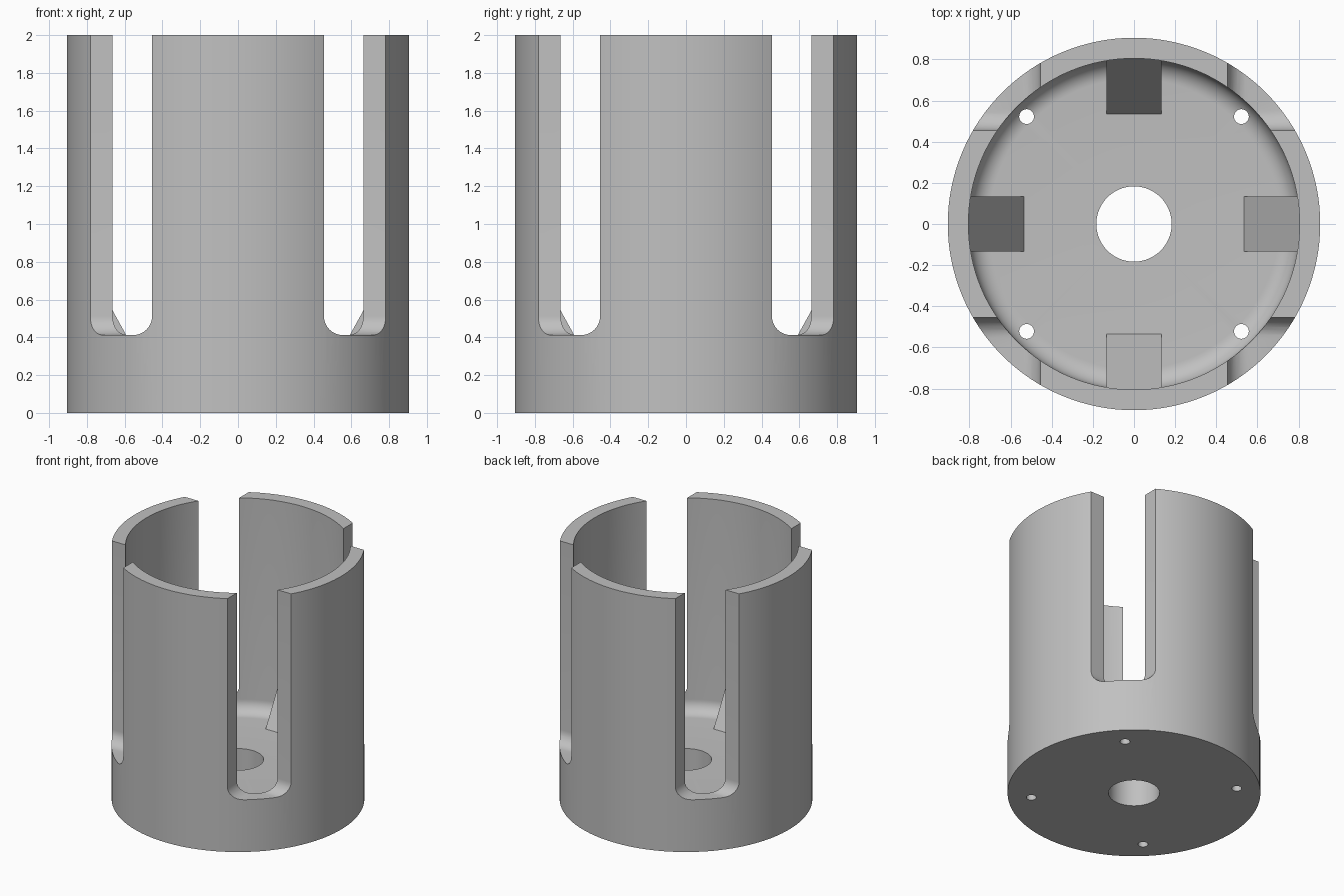
import bpy, bmesh
from math import sin, cos, pi, radians
from mathutils import Matrix

if "Cube" in bpy.data.objects:
    bpy.data.objects.remove(bpy.data.objects["Cube"], do_unlink=True)

OUTER, INNER, HEIGHT = 0.905, 0.805, 2.0
FLOOR, FILLET = 0.31, 0.1
SLOT, SLOT_FLOOR = 0.455, 0.412

grey = bpy.data.materials.new("plain grey")
grey.use_nodes = True
grey.diffuse_color = (0.53, 0.53, 0.53, 1)
grey.node_tree.nodes["Principled BSDF"].inputs["Base Color"].default_value = grey.diffuse_color


def make_object(name, bm):
    bmesh.ops.recalc_face_normals(bm, faces=bm.faces)
    mesh = bpy.data.meshes.new(name)
    bm.to_mesh(mesh)
    bm.free()
    mesh.materials.append(grey)
    obj = bpy.data.objects.new(name, mesh)
    bpy.context.collection.objects.link(obj)
    return obj


def activate(obj):
    bpy.ops.object.select_all(action="DESELECT")
    obj.select_set(True)
    bpy.context.view_layer.objects.active = obj


def cut(target, cutter):
    cutter.hide_render = True
    mod = target.modifiers.new("cut", "BOOLEAN")
    mod.operation, mod.solver, mod.object = "DIFFERENCE", "EXACT", cutter
    activate(target)
    bpy.ops.object.modifier_apply(modifier=mod.name)
    bpy.data.objects.remove(cutter, do_unlink=True)


def lathe(name, profile, steps=128):
    bm = bmesh.new()
    rings = []
    for i in range(steps):
        a = 2 * pi * i / steps
        rings.append([bm.verts.new((r * cos(a), r * sin(a), z)) for r, z in profile])
    n = len(profile)
    for i in range(steps):
        p, q = rings[i], rings[(i + 1) % steps]
        for j in range(n):
            k = (j + 1) % n
            bm.faces.new((p[j], q[j], q[k], p[k]))
    return make_object(name, bm)


# Cup: thick floor with central bore, wall filleted into the floor
arc = [(INNER - FILLET + FILLET * cos(a), FLOOR + FILLET - FILLET * sin(a))
       for a in (pi / 2 * i / 10 for i in range(11))]
cup = lathe("slotted_cup", [(0.183, 0), (OUTER, 0), (OUTER, HEIGHT), (INNER, HEIGHT)]
            + arc + [(0.183, FLOOR)])

# Corner slots: square notches open at the top, rounded along the bottom
for turn in range(4):
    bm = bmesh.new()
    bmesh.ops.create_cube(bm, size=1)
    for v in bm.verts:
        v.co.x = SLOT if v.co.x < 0 else 1.2
        v.co.y = SLOT if v.co.y < 0 else 1.2
        v.co.z = SLOT_FLOOR if v.co.z < 0 else 2.3
    edges = [e for e in bm.edges
             if all(v.co.z < 1 for v in e.verts)
             and (all(v.co.x < 1 for v in e.verts) or all(v.co.y < 1 for v in e.verts))]
    bmesh.ops.bevel(bm, geom=edges, offset=0.1, segments=8, profile=0.5, affect="EDGES")
    bm.transform(Matrix.Rotation(turn * pi / 2, 4, "Z"))
    cut(cup, make_object("slot_cutter", bm))

# Screw holes through the floor
bm = bmesh.new()
for sx in (-1, 1):
    for sy in (-1, 1):
        bmesh.ops.create_cone(bm, cap_ends=True, segments=32, radius1=0.036, radius2=0.036,
                              depth=1, matrix=Matrix.Translation((sx * 0.522, sy * 0.522, 0.1)))
cut(cup, make_object("hole_cutter", bm))
activate(cup)
bpy.ops.object.shade_smooth_by_angle(angle=radians(30))

# Sloping support ribs against the inner wall
for turn, side in enumerate(("left", "back", "right", "front")):
    bm = bmesh.new()
    outline = [(0.535, FLOOR - 0.02), (0.84, FLOOR - 0.02), (0.84, 0.8), (0.807, 0.8), (0.535, FLOOR)]
    face = bm.faces.new([bm.verts.new((x, -0.133, z)) for x, z in outline])
    ext = bmesh.ops.extrude_face_region(bm, geom=[face])
    bmesh.ops.translate(bm, vec=(0, 0.266, 0),
                        verts=[g for g in ext["geom"] if isinstance(g, bmesh.types.BMVert)])
    bm.transform(Matrix.Rotation(turn * pi / 2, 4, "Z"))
    make_object(side + "_rib", bm)
